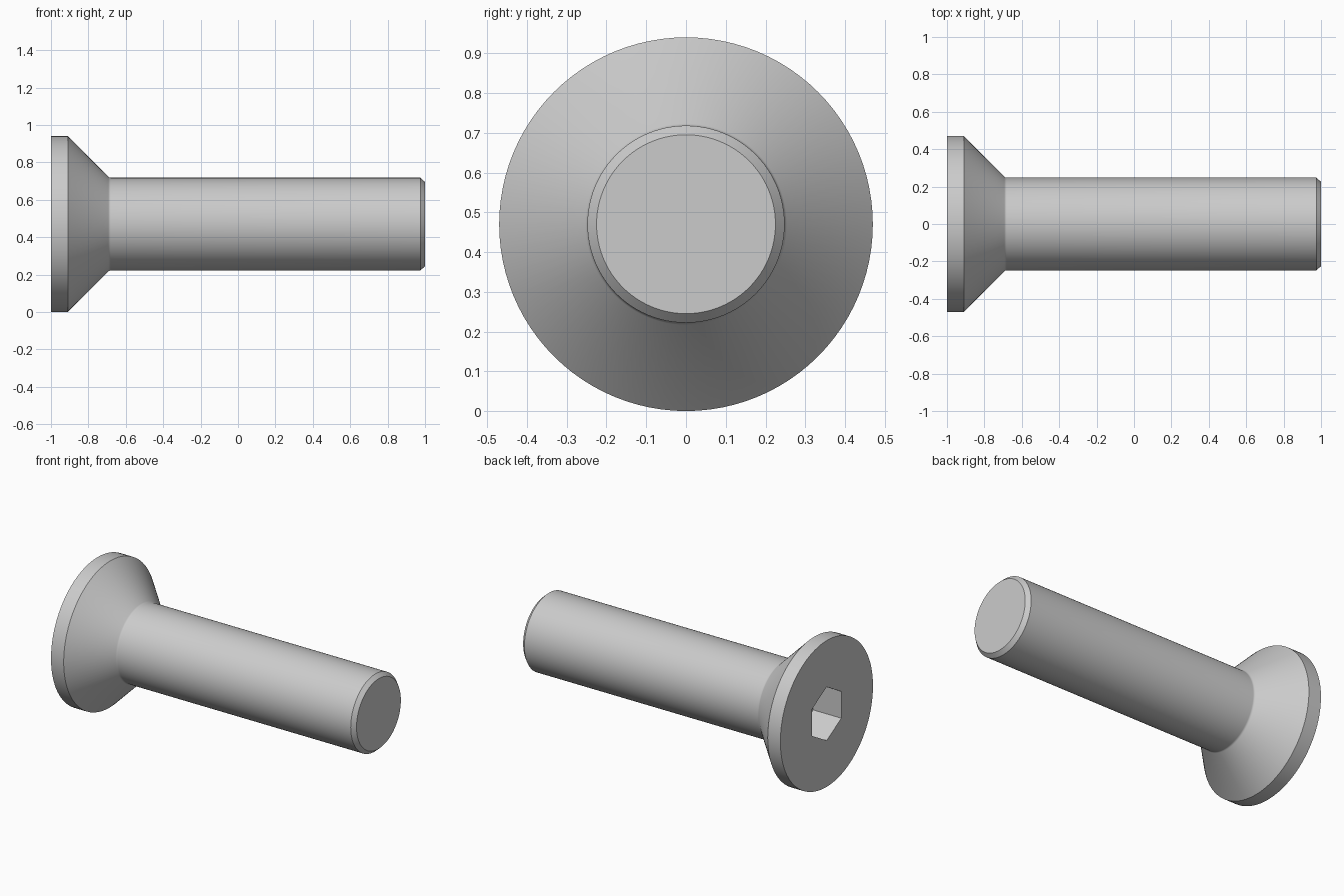
import bpy, bmesh
from math import sin, cos, tan, pi, radians

if "Cube" in bpy.data.objects:
    bpy.data.objects.remove(bpy.data.objects["Cube"])

SEG = 96
HEAD_R, SHAFT_R, TIP_R = 0.47, 0.248, 0.225
HEX_R, HEX_FLOOR = 0.172, -0.80
FILLET = 0.018

bm = bmesh.new()


def ring(x, r, n):
    """Closed ring of vertices around the screw axis, first vertex pointing up."""
    return [bm.verts.new((x, r * sin(2 * pi * i / n), HEAD_R + r * cos(2 * pi * i / n)))
            for i in range(n)]


def bridge(a, b):
    n = len(a)
    for i in range(n):
        j = (i + 1) % n
        bm.faces.new((a[i], a[j], b[j], b[i]))


# Outer profile: rim, 45 degree countersink, small fillet, shaft, chamfered tip
corner = -0.91 + HEAD_R - SHAFT_R
xc = corner + FILLET * tan(radians(22.5))
fillet = [(xc - FILLET * sin(radians(a)), SHAFT_R + FILLET * (1 - cos(radians(a))))
          for a in (45, 30, 15, 0)]
profile = [(-1, HEAD_R), (-0.91, HEAD_R)] + fillet + [(0.975, SHAFT_R), (1, TIP_R)]
rings = [ring(x, r, SEG) for x, r in profile]
for a, b in zip(rings, rings[1:]):
    bridge(a, b)
bm.faces.new(rings[-1])

# Hexagonal drive socket
mouth, floor = ring(-1, HEX_R, 6), ring(HEX_FLOOR, HEX_R, 6)
bridge(mouth, floor)
bm.faces.new(floor)

# Flat head face between the rim and the socket mouth (each hex side owns a sector)
step = SEG // 6
for k in range(6):
    arc = [rings[0][(k * step + i) % SEG] for i in range(step + 1)]
    bm.faces.new(arc + [mouth[(k + 1) % 6], mouth[k]])

bmesh.ops.recalc_face_normals(bm, faces=bm.faces)
mesh = bpy.data.meshes.new("countersunk_screw")
bm.to_mesh(mesh)
bm.free()

screw = bpy.data.objects.new("countersunk_screw", mesh)
bpy.context.collection.objects.link(screw)
bpy.context.view_layer.objects.active = screw
screw.select_set(True)
bpy.ops.object.shade_smooth_by_angle(angle=radians(30))
